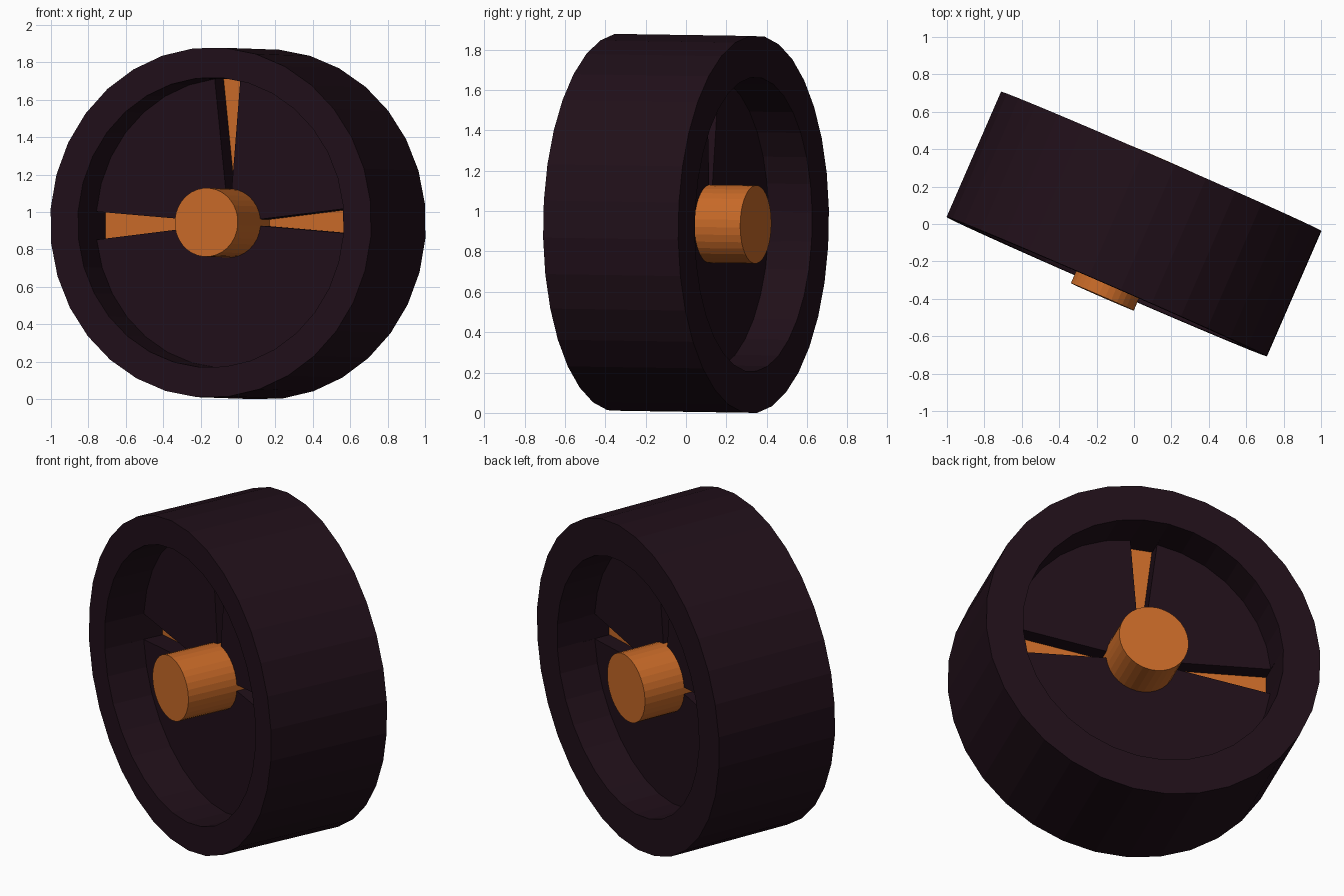
import bpy, bmesh, math
from mathutils import Matrix

if "Cube" in bpy.data.objects:
    bpy.data.objects.remove(bpy.data.objects["Cube"])

SIDES = 32

# Wheel placement: axis along local Y, turned, slightly pitched and rolled
PLACE = (Matrix.Translation((0, 0, 0.939))
         @ Matrix.Rotation(math.radians(-23.5), 4, 'Z')
         @ Matrix.Rotation(math.radians(-0.8), 4, 'X')
         @ Matrix.Rotation(math.radians(-1.0), 4, 'Y'))


def material(name, rgb):
    m = bpy.data.materials.new(name)
    m.diffuse_color = (*rgb, 1)
    m.use_nodes = True
    m.node_tree.nodes["Principled BSDF"].inputs["Base Color"].default_value = m.diffuse_color
    return m


RUBBER = material("dark_rubber", (0.0144, 0.0048, 0.0097))
ORANGE = material("orange", (0.58, 0.144, 0.021))


def finish(name, bm, mat):
    bmesh.ops.recalc_face_normals(bm, faces=bm.faces)
    me = bpy.data.meshes.new(name)
    bm.to_mesh(me)
    bm.free()
    me.materials.append(mat)
    ob = bpy.data.objects.new(name, me)
    ob.matrix_world = PLACE
    bpy.context.collection.objects.link(ob)
    return ob


def lathe(name, profile, mat):
    """Turn a closed (radius, axial) profile around Y with flat end caps."""
    bm = bmesh.new()
    rings = []
    for r, t in profile:
        ring = []
        for i in range(SIDES):
            a = 2 * math.pi * (i + 0.5) / SIDES
            ring.append(bm.verts.new((r * math.cos(a), t, r * math.sin(a))))
        rings.append(ring)
    for r0, r1 in zip(rings, rings[1:]):
        for i in range(SIDES):
            j = (i + 1) % SIDES
            bm.faces.new((r0[i], r0[j], r1[j], r1[i]))
    bm.faces.new(rings[0])
    bm.faces.new(rings[-1])
    return finish(name, bm, mat)


def wedges(name, radius, half_width, t0, t1, mat):
    """Three wedges (right, top, left) widening from the hub to the bore."""
    bm = bmesh.new()
    inner = 0.1
    w = half_width * inner / radius
    for k in range(3):
        a = math.radians(90 * k)
        c, s = math.cos(a), math.sin(a)
        outline = [(inner, -w), (radius, -half_width),
                   (radius, half_width), (inner, w)]
        lo, hi = [[bm.verts.new((u * c - v * s, t, u * s + v * c))
                   for u, v in outline] for t in (t0, t1)]
        bm.faces.new(lo)
        bm.faces.new(hi)
        for i in range(4):
            j = (i + 1) % 4
            bm.faces.new((lo[i], lo[j], hi[j], hi[i]))
    return finish(name, bm, mat)


# Tyre with a recessed web on both sides
tyre = lathe("tyre", [(0.776, -0.12), (0.776, -0.365), (0.937, -0.365),
                      (0.937, 0.365), (0.73, 0.365), (0.73, 0.13)], RUBBER)

# Slots cut into the web from front and back
for side, radius, t0, t1 in (("front", 0.773, -0.2, 0.02),
                             ("back", 0.727, 0.02, 0.2)):
    cutter = wedges(side + "_slot_cutter", radius, 0.075, t0, t1, RUBBER)
    cutter.hide_render = True
    cutter.hide_set(True)
    mod = tyre.modifiers.new(side + "_slots", 'BOOLEAN')
    mod.operation = 'DIFFERENCE'
    mod.solver = 'EXACT'
    mod.object = cutter

# Orange spokes at the bottom of the slots
wedges("spokes", 0.79, 0.079, 0.0, 0.04, ORANGE)

# Hub sticking out on both sides, a little thicker at the back
lathe("hub", [(0.184, -0.425), (0.184, 0.0), (0.194, 0.0), (0.194, 0.377)], ORANGE)
